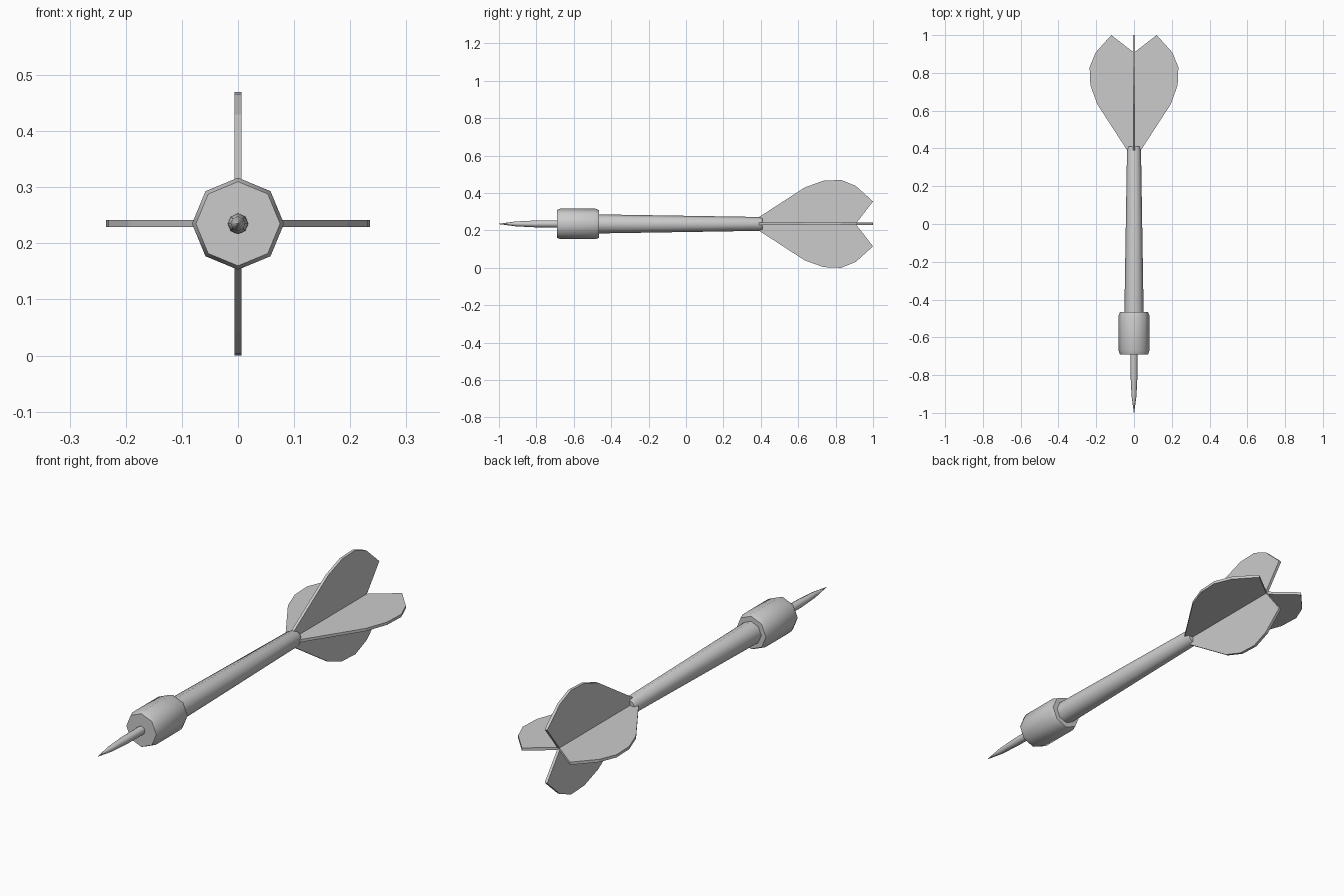
import bpy, bmesh
from math import sin, cos, pi, radians
from mathutils import Matrix, Vector

if "Cube" in bpy.data.objects:
    bpy.data.objects.remove(bpy.data.objects["Cube"])

AXIS_Z = 0.235
SIDES = 8


def finish(name, bm):
    bmesh.ops.remove_doubles(bm, verts=bm.verts, dist=1e-5)
    bmesh.ops.recalc_face_normals(bm, faces=bm.faces)
    mesh = bpy.data.meshes.new(name)
    bm.to_mesh(mesh)
    bm.free()
    obj = bpy.data.objects.new(name, mesh)
    obj.location.z = AXIS_Z
    bpy.context.collection.objects.link(obj)
    return obj


def lathe(name, profile):
    """Turn a (y, radius) profile around the long axis, capping both ends."""
    bm = bmesh.new()
    rings = []
    for y, r in profile:
        rings.append([bm.verts.new((r * cos(2 * pi * i / SIDES), y, r * sin(2 * pi * i / SIDES)))
                      for i in range(SIDES)])
    for a, b in zip(rings, rings[1:]):
        for i in range(SIDES):
            j = (i + 1) % SIDES
            bm.faces.new((a[i], a[j], b[j], b[i]))
    bm.faces.new(rings[0])
    bm.faces.new(rings[-1])
    obj = finish(name, bm)
    bpy.ops.object.select_all(action='DESELECT')
    obj.select_set(True)
    bpy.context.view_layer.objects.active = obj
    bpy.ops.object.shade_smooth_by_angle(angle=radians(50))
    return obj


# Steel needle point
lathe("point", [(-1.0, 0.001), (-0.91, 0.013), (-0.81, 0.018), (-0.68, 0.019)])

# Thick chamfered grip
lathe("barrel", [(-0.69, 0.075), (-0.67, 0.082), (-0.485, 0.082), (-0.465, 0.074)])

# Tapering shaft with chamfered end
lathe("shaft", [(-0.47, 0.051), (0.395, 0.037), (0.41, 0.031)])

# Four flat flights, notched at the back
FLIGHT = [(0.39, 0), (0.39, 0.036), (0.635, 0.195), (0.735, 0.231),
          (0.83, 0.235), (0.908, 0.203), (1.0, 0.12), (0.907, 0)]
THICK = 0.0125
for k, name in enumerate(("flight_top", "flight_left", "flight_bottom", "flight_right")):
    bm = bmesh.new()
    face = bm.faces.new([bm.verts.new((-THICK / 2, y, r)) for y, r in FLIGHT])
    side = bmesh.ops.extrude_face_region(bm, geom=[face])["geom"]
    bmesh.ops.translate(bm, vec=Vector((THICK, 0, 0)),
                        verts=[g for g in side if isinstance(g, bmesh.types.BMVert)])
    if not any(f == face for f in bm.faces):
        bmesh.ops.holes_fill(bm, edges=bm.edges)
    bmesh.ops.rotate(bm, cent=(0, 0, 0), verts=bm.verts,
                     matrix=Matrix.Rotation(-k * pi / 2, 3, 'Y'))
    finish(name, bm)
